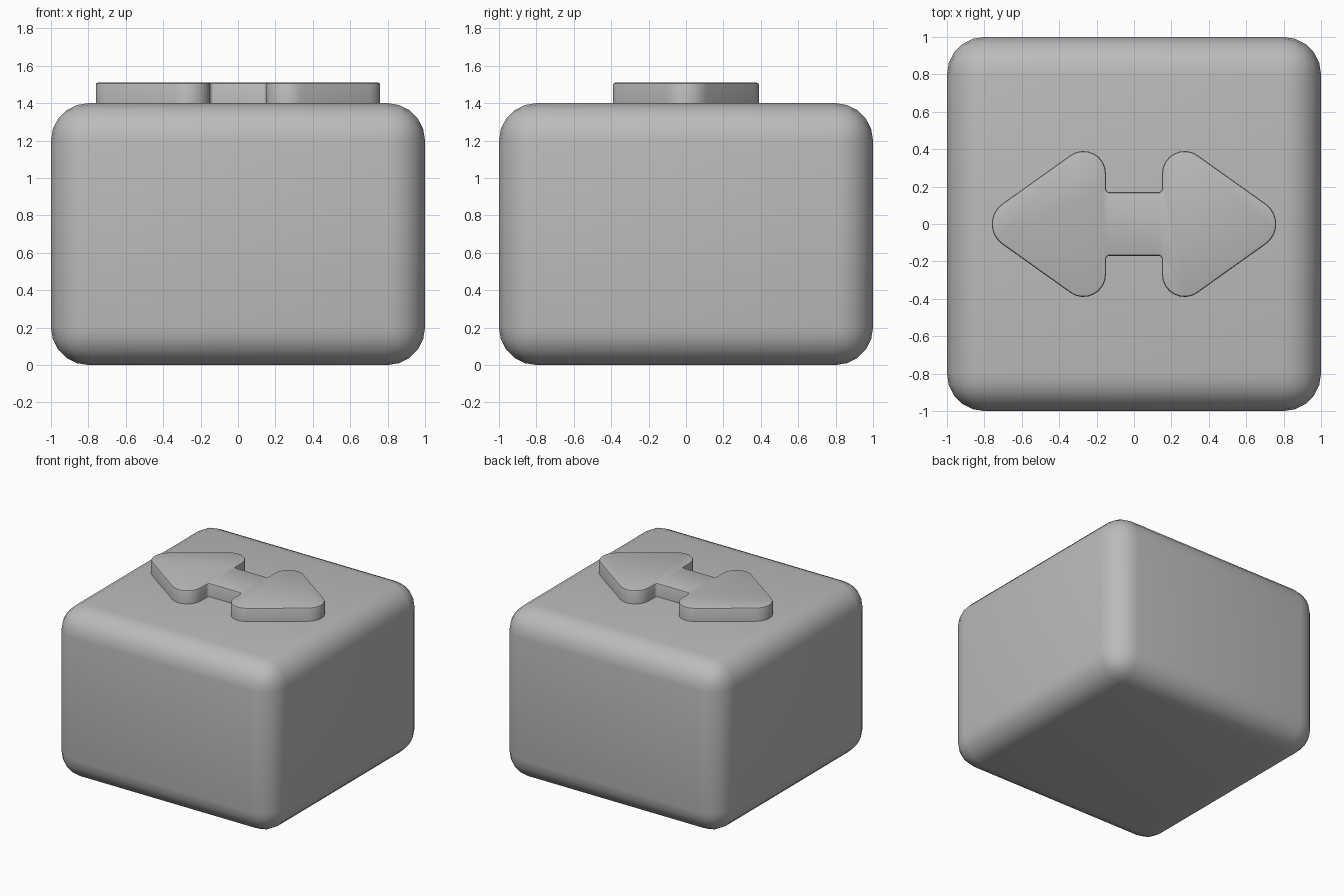
import bpy, bmesh, math
from mathutils import Vector

if "Cube" in bpy.data.objects:
    bpy.data.objects.remove(bpy.data.objects["Cube"], do_unlink=True)

# One plain grey for everything
GREY = (0.5, 0.5, 0.5, 1)
grey = bpy.data.materials.new("plain grey")
grey.use_nodes = True
grey.diffuse_color = GREY
bsdf = next(n for n in grey.node_tree.nodes if n.type == 'BSDF_PRINCIPLED')
bsdf.inputs["Base Color"].default_value = GREY


def finish(bm, name):
    """Turn a bmesh into a smooth-shaded object with sharp corners kept."""
    bmesh.ops.recalc_face_normals(bm, faces=bm.faces)
    mesh = bpy.data.meshes.new(name)
    bm.to_mesh(mesh)
    bm.free()
    mesh.materials.append(grey)
    obj = bpy.data.objects.new(name, mesh)
    bpy.context.collection.objects.link(obj)
    bpy.ops.object.select_all(action='DESELECT')
    obj.select_set(True)
    bpy.context.view_layer.objects.active = obj
    bpy.ops.object.shade_smooth_by_angle(angle=math.radians(35))
    return obj


def fillet(corners, steps=8):
    """Round each (x, y, radius) corner of a closed outline with an arc."""
    out = []
    for i, (x, y, r) in enumerate(corners):
        p = Vector((x, y))
        a = (Vector(corners[i - 1][:2]) - p).normalized()
        b = (Vector(corners[(i + 1) % len(corners)][:2]) - p).normalized()
        half = a.angle(b) / 2
        centre = p + (a + b).normalized() * (r / math.sin(half))
        start = p + a * (r / math.tan(half)) - centre
        end = p + b * (r / math.tan(half)) - centre
        sweep = math.atan2(start.x * end.y - start.y * end.x, start.dot(end))
        for s in range(steps + 1):
            t = sweep * s / steps
            c, d = math.cos(t), math.sin(t)
            out.append(centre + Vector((start.x * c - start.y * d,
                                        start.x * d + start.y * c)))
    return out


# Rounded block
bm = bmesh.new()
bmesh.ops.create_cube(bm, size=1)
for v in bm.verts:
    v.co = (v.co.x * 2, v.co.y * 2, v.co.z * 1.4 + 0.7)
bmesh.ops.bevel(bm, geom=bm.edges[:], offset=0.2, segments=5,
                profile=0.5, affect='EDGES')
finish(bm, "rounded_block")

# Raised two-headed arrow: one quarter of the outline, mirrored both ways
quarter = [(0.856, 0, 0.132), (0.15, 0.503, 0.12), (0.15, 0.17, 0.02)]
upper = quarter + [(-x, y, r) for x, y, r in reversed(quarter)]
lower = [(-x, -y, r) for x, y, r in upper[1:-1]]
outline = fillet(upper + lower)

bm = bmesh.new()
base = bm.faces.new([bm.verts.new((p.x, p.y, 1.38)) for p in outline])
top = bmesh.ops.extrude_face_region(bm, geom=[base])["geom"]
for v in [g for g in top if isinstance(g, bmesh.types.BMVert)]:
    v.co.z = 1.51
rim = [e for e in bm.edges if all(v.co.z > 1.5 for v in e.verts)]
bmesh.ops.bevel(bm, geom=rim, offset=0.012, segments=2,
                profile=0.5, affect='EDGES')
finish(bm, "double_arrow")
